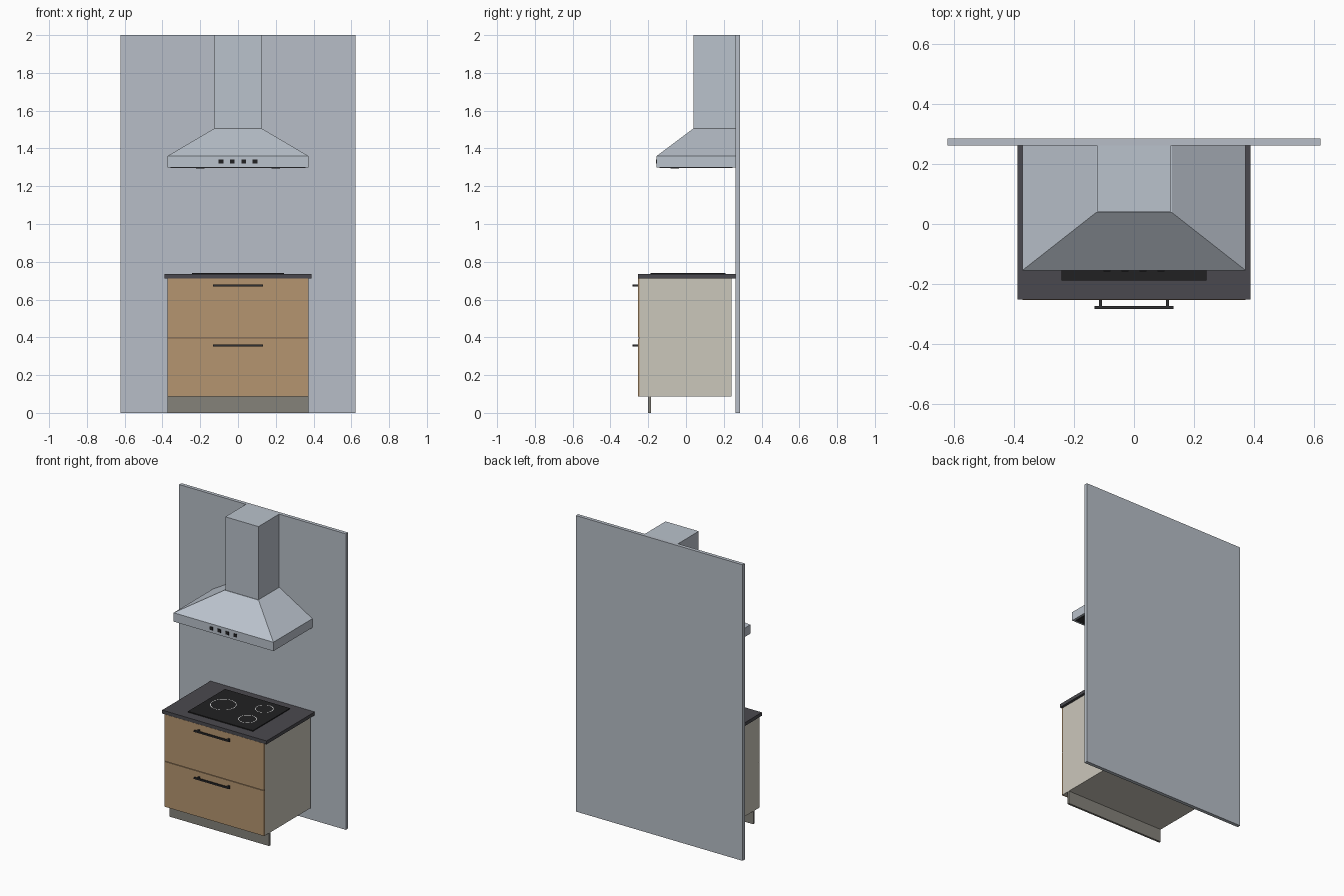
import bpy, bmesh, math

if "Cube" in bpy.data.objects:
    bpy.data.objects.remove(bpy.data.objects["Cube"])


def material(name, r, g, b):
    lin = [(c / 255 / 12.92) if c < 11 else ((c / 255 + 0.055) / 1.055) ** 2.4 for c in (r, g, b)]
    m = bpy.data.materials.new(name)
    m.diffuse_color = (*lin, 1)
    m.use_nodes = True
    m.node_tree.nodes["Principled BSDF"].inputs["Base Color"].default_value = m.diffuse_color
    return m


STEEL = material("steel", 186, 194, 204)
WALL = material("wall_grey", 183, 190, 199)
WOOD = material("wood", 181, 149, 112)
GAP = material("dark_wood", 125, 98, 72)
BODY = material("cabinet_beige", 203, 199, 187)
PLINTH = material("plinth_grey", 133, 130, 122)
STONE = material("worktop_grey", 74, 73, 78)
GLASS = material("hob_black", 33, 33, 34)
METAL = material("handle_dark", 48, 48, 50)
WHITE = material("ring_white", 235, 235, 235)


def finish(name, bm, mat):
    bmesh.ops.recalc_face_normals(bm, faces=bm.faces)
    me = bpy.data.meshes.new(name)
    bm.to_mesh(me)
    bm.free()
    me.materials.append(mat)
    ob = bpy.data.objects.new(name, me)
    bpy.context.collection.objects.link(ob)
    return ob


def loft(name, mat, levels):
    """Stack of rectangles (x half width, y0, y1, z), joined and capped."""
    bm = bmesh.new()
    rings = [[bm.verts.new(p) for p in ((-w, y0, z), (w, y0, z), (w, y1, z), (-w, y1, z))]
             for w, y0, y1, z in levels]
    for a, b in zip(rings, rings[1:]):
        for i in range(4):
            j = (i + 1) % 4
            bm.faces.new((a[i], a[j], b[j], b[i]))
    bm.faces.new(rings[0])
    bm.faces.new(rings[-1])
    return finish(name, bm, mat)


def box(name, mat, x0, x1, y0, y1, z0, z1):
    ob = loft(name, mat, [((x1 - x0) / 2, y0, y1, z0), ((x1 - x0) / 2, y0, y1, z1)])
    ob.location.x = (x0 + x1) / 2
    return ob


def disc_ring(name, mat, x, y, z, r_out, r_in, n=48):
    """Flat annulus."""
    bm = bmesh.new()
    loops = [[bm.verts.new((x + r * math.cos(2 * math.pi * i / n),
                            y + r * math.sin(2 * math.pi * i / n), z)) for i in range(n)]
             for r in (r_out, r_in)]
    for i in range(n):
        j = (i + 1) % n
        bm.faces.new((loops[0][i], loops[0][j], loops[1][j], loops[1][i]))
    ob = finish(name, bm, mat)
    if ob.data.polygons[0].normal.z < 0:
        ob.data.flip_normals()
    return ob


# Back wall panel
box("wall_panel", WALL, -0.623, 0.623, 0.262, 0.286, 0, 2)

# Extractor hood: rim, sloped canopy and chimney
loft("hood_canopy", STEEL, [(0.373, -0.155, 0.262, 1.30), (0.373, -0.155, 0.262, 1.36),
                            (0.127, 0.038, 0.262, 1.505)])
box("hood_chimney", STEEL, -0.124, 0.124, 0.041, 0.262, 1.505, 2)
box("hood_filter", METAL, -0.358, 0.358, -0.14, 0.247, 1.297, 1.30)
for i, x in enumerate((-0.09, -0.03, 0.03, 0.09)):
    box(f"hood_button_{i + 1}", GLASS, x - 0.012, x + 0.012, -0.159, -0.155, 1.32, 1.341)

# Hood lamps
for side in (-1, 1):
    bpy.ops.mesh.primitive_cylinder_add(vertices=24, radius=0.023, depth=0.004,
                                        location=(side * 0.2, -0.06, 1.295))
    lamp = bpy.context.object
    lamp.name = "hood_lamp"
    lamp.data.materials.append(METAL)

# Base cabinet
box("cabinet_body", BODY, -0.373, 0.373, -0.245, 0.242, 0.088, 0.712)
box("plinth", PLINTH, -0.373, 0.373, -0.2, -0.186, 0, 0.088)
box("drawer_gap", GAP, -0.373, 0.373, -0.248, -0.245, 0.39, 0.402)
box("worktop", STONE, -0.39, 0.39, -0.253, 0.262, 0.712, 0.735)

# Drawer fronts with bar handles
for name, z0, z1, hz in (("lower", 0.088, 0.393, 0.356), ("upper", 0.398, 0.712, 0.674)):
    box(f"{name}_drawer_front", WOOD, -0.373, 0.373, -0.254, -0.245, z0, z1)
    box(f"{name}_handle_bar", METAL, -0.132, 0.132, -0.284, -0.274, hz - 0.005, hz + 0.005)
    for x in (-0.112, 0.112):
        box(f"{name}_handle_post", METAL, x - 0.005, x + 0.005, -0.275, -0.254, hz - 0.005, hz + 0.005)

# Hob with three cooking zones
box("hob", GLASS, -0.243, 0.243, -0.188, 0.208, 0.735, 0.741)
for i, (x, y, r) in enumerate(((-0.12, 0.015, 0.081), (0.12, 0.11, 0.057), (0.12, -0.07, 0.057))):
    disc_ring(f"cooking_zone_{i + 1}", WHITE, x, y, 0.7418, r, r - 0.004)
